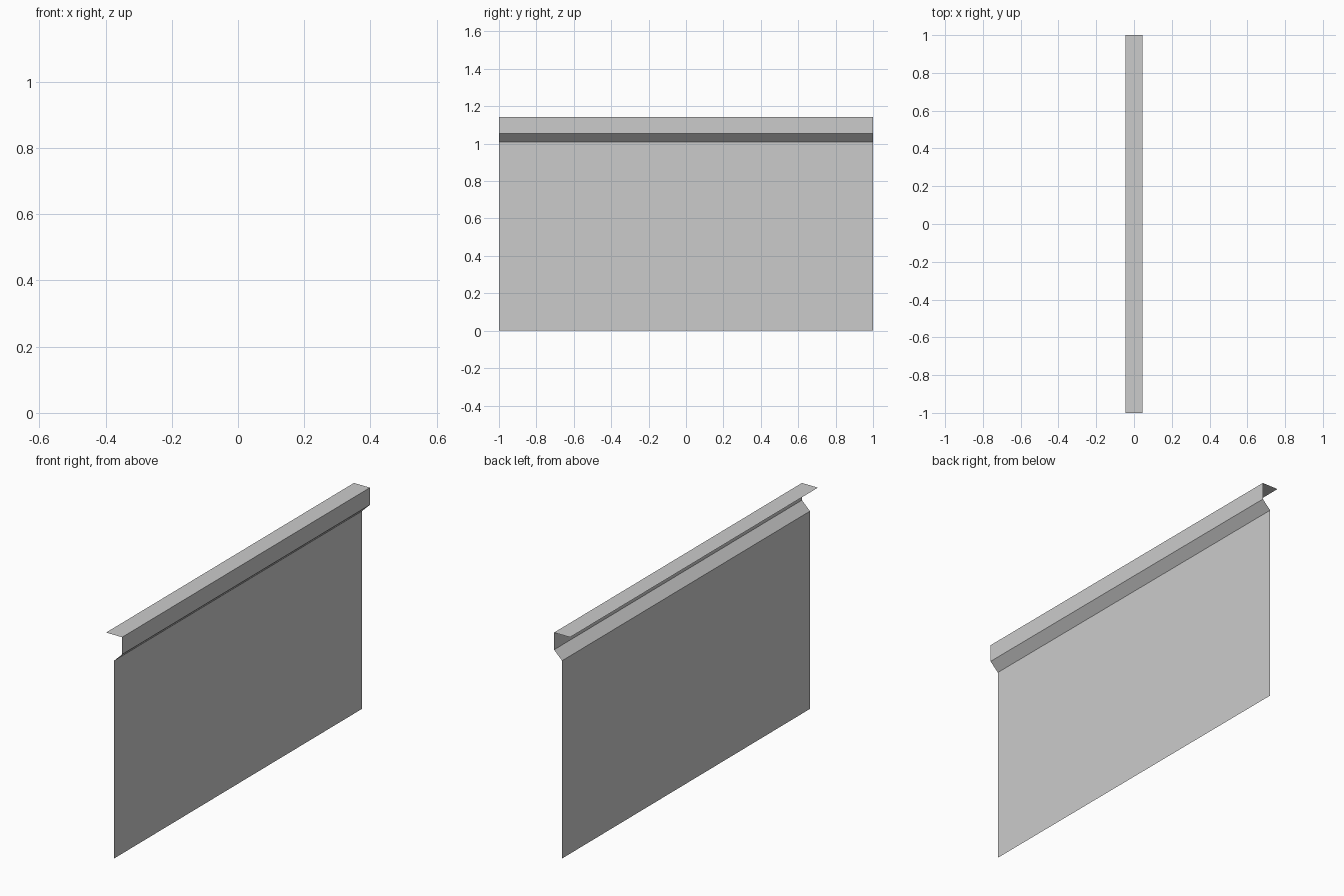
import bpy, bmesh

if "Cube" in bpy.data.objects:
    bpy.data.objects.remove(bpy.data.objects["Cube"])

# Folded sheet cross-section (x, z): panel, outward bend, upstand, top flange
PROFILE = [(0.0, 0.0), (0.0, 1.01), (0.045, 1.054), (0.045, 1.142), (-0.045, 1.142)]
HALF_LENGTH = 1.0

bm = bmesh.new()

# Profile line at the front end
verts = [bm.verts.new((x, -HALF_LENGTH, z)) for x, z in PROFILE]
edges = [bm.edges.new(pair) for pair in zip(verts, verts[1:])]

# Sweep the open profile along y as a thin sheet
swept = bmesh.ops.extrude_edge_only(bm, edges=edges)["geom"]
bmesh.ops.translate(bm, vec=(0, 2 * HALF_LENGTH, 0),
                    verts=[g for g in swept if isinstance(g, bmesh.types.BMVert)])

# Outer side of the panel faces +x
bm.normal_update()
panel = min(bm.faces, key=lambda f: f.calc_center_median().z)
if panel.normal.x < 0:
    bmesh.ops.reverse_faces(bm, faces=bm.faces[:])

mesh = bpy.data.meshes.new("folded_panel")
bm.to_mesh(mesh)
bm.free()
bpy.context.collection.objects.link(bpy.data.objects.new("folded_panel", mesh))
